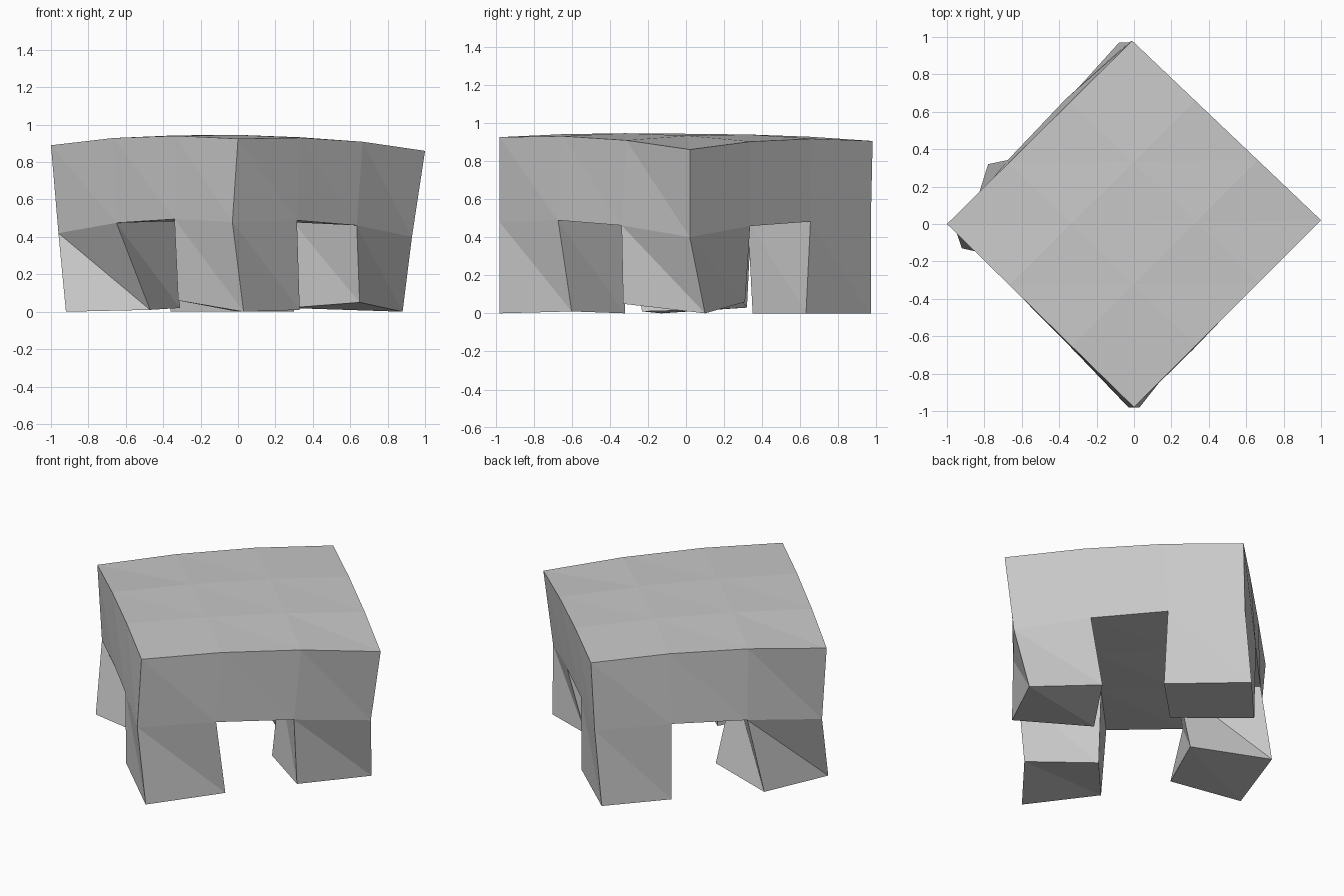
import bpy, bmesh
from mathutils import Vector

cube = bpy.data.objects.get("Cube")
if cube:
    bpy.data.objects.remove(cube, do_unlink=True)

grey = bpy.data.materials.new("plain_grey")
grey.use_nodes = True
colour = (0.58, 0.58, 0.58, 1)
grey.diffuse_color = colour
grey.node_tree.nodes["Principled BSDF"].inputs["Base Color"].default_value = colour

bm = bmesh.new()


def layer(corners, edge_rise, inner_rise, push):
    """4 x 4 grid of verts between the left, front, right and back corners."""
    a, b, c, d = (Vector(p) for p in corners)
    grid = {}
    for i in range(4):
        for j in range(4):
            p = a.lerp(b, i / 3).lerp(d.lerp(c, i / 3), j / 3)
            inside_i, inside_j = i in (1, 2), j in (1, 2)
            if inside_i and inside_j:
                p.z += inner_rise
            elif inside_i or inside_j:
                p.z += edge_rise
            if inside_j and not inside_i:
                side = 1 if i == 3 else -1
                p += Vector((push * side, -push * side, 0))
            grid[i, j] = bm.verts.new(p)
    return grid


def wall(top, low):
    """Closed band of triangles between two loops of verts."""
    n = len(top)
    for k in range(n):
        m = (k + 1) % n
        bm.faces.new((top[k], low[k], low[m]))
        bm.faces.new((top[k], low[m], top[m]))


def cell(grid, i, j):
    return [grid[i, j], grid[i + 1, j], grid[i + 1, j + 1], grid[i, j + 1]]


def panel(quad, flip=False):
    a, b, c, d = quad
    for tri in ((a, b, c), (a, c, d)):
        bm.faces.new(tri[::-1] if flip else tri)


# Slab: arched top and underside layers
top = layer([(-1, 0, .89), (0, -.98, .925), (1, .02, .86), (-.01, .98, .905)],
            .027, .045, 0)
under = layer([(-.96, -.01, .42), (-.03, -.98, .48), (.93, .02, .4), (-.03, .97, .47)],
              .035, .045, .025)

rim = ([(i, 0) for i in range(3)] + [(3, j) for j in range(3)]
       + [(i, 3) for i in (3, 2, 1)] + [(0, j) for j in (3, 2, 1)])
wall([top[k] for k in rim], [under[k] for k in rim])

# Feet of the four crooked legs, by grid cell
feet = {
    (0, 0): [(-.92, -.13, 0), (-.47, -.23, .01), (-.31, .14, .02), (-.78, .32, .03)],
    (2, 0): [(-.32, -.68, .06), (.03, -.98, 0), (.33, -.6, .01), (0, -.32, 0)],
    (2, 2): [(.27, -.04, .02), (.65, -.33, .05), (.88, .1, 0), (.5, .31, .06)],
    (0, 2): [(-.36, .66, 0), (.02, .35, 0), (.3, .63, 0), (-.08, .97, 0)],
}

for i in range(3):
    for j in range(3):
        panel(cell(top, i, j))
        if (i, j) in feet:
            foot = [bm.verts.new(p) for p in feet[i, j]]
            wall(cell(under, i, j), foot)
            panel(foot, flip=True)
        else:
            panel(cell(under, i, j), flip=True)

mesh = bpy.data.meshes.new("four_legged_block")
bm.to_mesh(mesh)
bm.free()
mesh.materials.append(grey)
block = bpy.data.objects.new("four_legged_block", mesh)
bpy.context.collection.objects.link(block)
